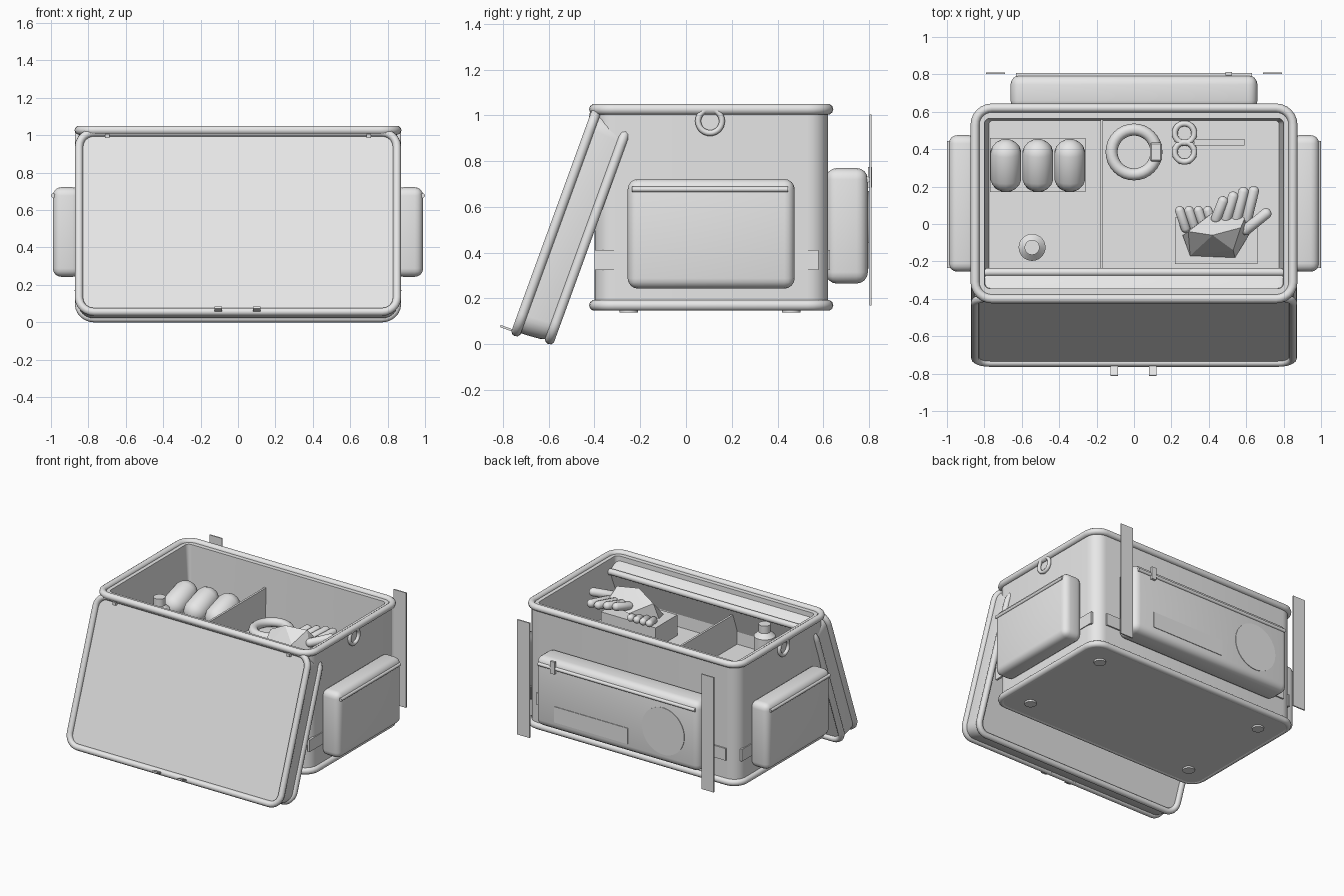
import bpy, bmesh, math
from mathutils import Vector

if "Cube" in bpy.data.objects:
    bpy.data.objects.remove(bpy.data.objects["Cube"])

grey = bpy.data.materials.new("neutral_grey")
grey.diffuse_color = (0.8, 0.8, 0.8, 1)
grey.use_nodes = True
grey.node_tree.nodes["Principled BSDF"].inputs["Base Color"].default_value = grey.diffuse_color


def finish(ob, angle=35):
    ob.data.materials.clear()
    ob.data.materials.append(grey)
    bpy.ops.object.select_all(action='DESELECT')
    ob.select_set(True)
    bpy.context.view_layer.objects.active = ob
    bpy.ops.object.shade_smooth_by_angle(angle=math.radians(angle))
    return ob


def from_bm(name, bm, loc=(0, 0, 0), rot=(0, 0, 0), angle=35):
    bmesh.ops.recalc_face_normals(bm, faces=bm.faces)
    me = bpy.data.meshes.new(name)
    bm.to_mesh(me)
    bm.free()
    ob = bpy.data.objects.new(name, me)
    bpy.context.collection.objects.link(ob)
    ob.location, ob.rotation_euler = loc, rot
    return finish(ob, angle)


def box(name, lo, hi, bevel=0, seg=4):
    bm = bmesh.new()
    bmesh.ops.create_cube(bm, size=1)
    for v in bm.verts:
        v.co = [(a + b) / 2 + c * (b - a) for a, b, c in zip(lo, hi, v.co)]
    if bevel:
        bmesh.ops.bevel(bm, geom=bm.edges[:], offset=bevel, segments=seg,
                        profile=0.5, affect='EDGES')
    return from_bm(name, bm)


def round_rect(hx, hy, r, cy=0, n=6):
    pts = []
    for k, (sx, sy) in enumerate(((1, 1), (-1, 1), (-1, -1), (1, -1))):
        for i in range(n + 1):
            a = (k + i / n) * math.pi / 2
            pts.append((sx * (hx - r) + r * math.cos(a),
                        cy + sy * (hy - r) + r * math.sin(a)))
    return pts


def loft(name, rings, loc=(0, 0, 0), rot=(0, 0, 0)):
    """Closed skin through (outline, height) rings, capped at both ends."""
    bm = bmesh.new()
    loops = [[bm.verts.new((x, y, z)) for x, y in pts] for pts, z in rings]
    for a, b in zip(loops, loops[1:]):
        for i in range(len(a)):
            j = (i + 1) % len(a)
            bm.faces.new((a[i], a[j], b[j], b[i]))
    bm.faces.new(loops[0])
    bm.faces.new(loops[-1])
    return from_bm(name, bm, loc, rot)


def tube(name, pts, r, loc=(0, 0, 0), rot=(0, 0, 0), cyclic=True):
    cu = bpy.data.curves.new(name, 'CURVE')
    cu.dimensions = '3D'
    cu.bevel_depth, cu.bevel_resolution, cu.use_fill_caps = r, 3, True
    sp = cu.splines.new('POLY')
    sp.points.add(len(pts) - 1)
    for p, c in zip(sp.points, pts):
        p.co = (*c, 1)
    sp.use_cyclic_u = cyclic
    ob = bpy.data.objects.new(name, cu)
    bpy.context.collection.objects.link(ob)
    ob.location, ob.rotation_euler = loc, rot
    bpy.ops.object.select_all(action='DESELECT')
    ob.select_set(True)
    bpy.context.view_layer.objects.active = ob
    bpy.ops.object.convert(target='MESH')
    return finish(bpy.context.object, 50)


def flat(pts, z=0):
    return [(x, y, z) for x, y in pts]


def ring(name, R, r, loc, rot=(0, 0, 0)):
    circle = [(R * math.cos(i * math.pi / 16), R * math.sin(i * math.pi / 16), 0)
              for i in range(32)]
    return tube(name, circle, r, loc, rot)


def cylinder(name, r, a, b, r2=None, n=28):
    a, b = Vector(a), Vector(b)
    bm = bmesh.new()
    bmesh.ops.create_cone(bm, cap_ends=True, segments=n, radius1=r,
                          radius2=r if r2 is None else r2, depth=(b - a).length)
    return from_bm(name, bm, (a + b) / 2, (b - a).to_track_quat('Z', 'Y').to_euler())


def capsule(name, r, a, b):
    a, b = Vector(a), Vector(b)
    bm = bmesh.new()
    bmesh.ops.create_uvsphere(bm, u_segments=14, v_segments=9, radius=r)
    for v in bm.verts:
        v.co.z += math.copysign((b - a).length / 2, v.co.z)
    return from_bm(name, bm, (a + b) / 2, (b - a).to_track_quat('Z', 'Y').to_euler(), 60)


# Main bag shell with open top and raised inner floor
CY = 0.11
outer = round_rect(0.85, 0.51, 0.09, CY)
lip = round_rect(0.80, 0.455, 0.03, CY)
liner = round_rect(0.775, 0.44, 0.015, CY)
loft("bag_body", [(outer, 0.15), (outer, 1.03), (lip, 1.03), (liner, 0.65)])
tube("top_piping", flat(outer), 0.024, (0, 0, 1.027))
tube("bottom_piping", flat(outer), 0.024, (0, 0, 0.17))
for x in (-0.68, 0.68):
    for y in (-0.25, 0.46):
        cylinder("foot_stud", 0.04, (x, y, 0.138), (x, y, 0.152))

# Open lid leaning against the front
TILT, LID = (math.radians(70), 0, 0), (0, -0.567, 0.535)
lid_out = round_rect(0.85, 0.51, 0.08)
lid_in = round_rect(0.85, 0.4925, 0.08)
loft("lid_panel", [(lid_in, -0.15), (round_rect(0.853, 0.505, 0.08), -0.11),
                   (round_rect(0.853, 0.51, 0.08), -0.04), (lid_out, 0)], LID, TILT)
tube("lid_outer_piping", flat(lid_out), 0.022, LID, TILT)
tube("lid_inner_piping", flat(lid_in, -0.15), 0.022, LID, TILT)
for x in (-0.105, 0.1):
    pull = box("lid_zip_pull", (-0.02, -0.048, -0.005), (0.02, 0.048, 0.005))
    pull.location, pull.rotation_euler = (x, -0.766, 0.063), (math.radians(-20), 0, 0)
for x in (-0.7, 0.7):
    box("lid_hinge_tab", (x - 0.012, -0.425, 0.985), (x + 0.012, -0.38, 1.008))

# Straps, side pockets, zips and rings on both sides
for s in (-1, 1):
    def sided(name, x0, x1, ylo, yhi, zlo, zhi, bevel=0):
        a, b = sorted((s * x0, s * x1))
        return box(name, (a, ylo, zlo), (b, yhi, zhi), bevel)
    sided("side_band", 0.84, 0.856, -0.40, 0.58, 0.325, 0.412)
    sided("side_pocket", 0.84, 0.99, -0.255, 0.475, 0.243, 0.722, 0.045)
    tube("side_pocket_zip", [(s * 0.988, -0.235, 0.677), (s * 0.988, 0.445, 0.677)],
         0.012, cyclic=False)
    ring("side_ring", 0.052, 0.013, (s * 0.86, 0.105, 0.975), (0, math.pi / 2, 0))
    sided("shoulder_strap", 0.69, 0.79, 0.801, 0.81, 0.17, 1.005)
box("back_band", (-0.76, 0.61, 0.325), (0.76, 0.63, 0.412))

# Back pocket with zip, pull, label and round patch
box("back_pocket", (-0.66, 0.61, 0.265), (0.66, 0.795, 0.77), 0.05)
tube("back_pocket_zip", [(-0.63, 0.794, 0.72), (0.63, 0.794, 0.72)], 0.013, cyclic=False)
box("back_zip_pull", (0.49, 0.795, 0.685), (0.525, 0.812, 0.775))
box("back_label", (-0.09, 0.792, 0.33), (0.5, 0.799, 0.445))
cylinder("back_patch", 0.17, (-0.375, 0.792, 0.5), (-0.375, 0.799, 0.5), n=40)

# Inner divider
box("divider", (-0.18, -0.33, 0.64), (-0.165, 0.56, 0.88))

# Three rolled cloths in a tray
box("cloth_tray", (-0.77, 0.172, 0.65), (-0.258, 0.46, 0.70))
for i in range(3):
    x = -0.685 + 0.171 * i
    capsule("rolled_cloth", 0.085, (x, 0.255, 0.735), (x, 0.37, 0.775))

# Bottle
B = (-0.545, -0.125)
cylinder("bottle_body", 0.072, (*B, 0.65), (*B, 0.89))
cylinder("bottle_shoulder", 0.072, (*B, 0.89), (*B, 0.925), 0.035)
cylinder("bottle_cap", 0.04, (*B, 0.92), (*B, 0.975))

# Tape roll with loose end
ring("tape_roll", 0.12, 0.032, (0, 0.385, 0.685))
box("tape_end", (0.085, 0.335, 0.66), (0.15, 0.435, 0.725), 0.008, 1)

# Scissors
for y in (0.385, 0.485):
    ring("scissor_handle", 0.052, 0.016, (0.27, y, 0.68))
box("scissor_blade", (0.32, 0.42, 0.668), (0.59, 0.455, 0.69))

# Pair of gloves resting on a small box
box("small_box", (0.22, -0.215, 0.65), (0.66, 0.035, 0.80))
hull = bmesh.new()
for p in ((0.26, -0.06, 0.82), (0.30, -0.17, 0.80), (0.54, -0.18, 0.80), (0.62, -0.05, 0.84),
          (0.60, 0.05, 0.90), (0.42, 0.06, 0.86), (0.29, -0.04, 0.93), (0.42, -0.06, 1.0),
          (0.57, -0.02, 0.99), (0.53, -0.14, 0.92)):
    hull.verts.new(p)
bmesh.ops.convex_hull(hull, input=hull.verts[:])
from_bm("glove_palm", hull, angle=10)
for i in range(4):
    x = 0.44 + 0.055 * i
    capsule("glove_finger", 0.029, (x, 0.03, 0.90),
            (x + 0.035, 0.10 + 0.025 * i + 0.02 * (i < 3), 0.92))
    x = 0.245 + 0.05 * i
    capsule("second_glove_finger", 0.026, (x + 0.03, -0.02, 0.82), (x, 0.07, 0.84))
capsule("glove_thumb", 0.03, (0.60, -0.03, 0.91), (0.705, 0.055, 0.94))
